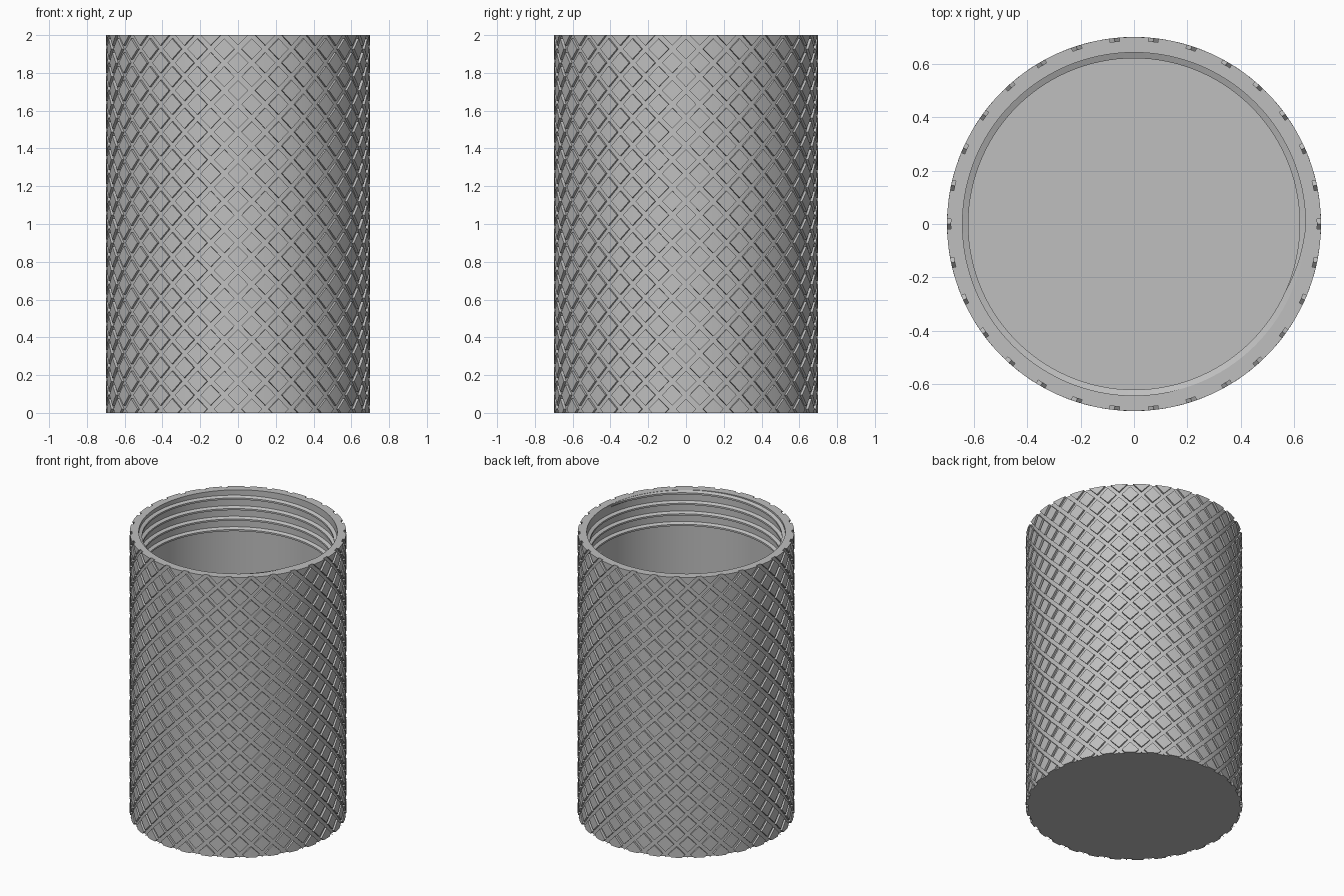
import bpy, bmesh, math
from mathutils import Vector

cube = bpy.data.objects.get("Cube")
if cube:
    bpy.data.objects.remove(cube, do_unlink=True)

HEIGHT, OUTER, GROOVE, BORE, CREST, FLOOR = 2.0, 0.70, 0.686, 0.642, 0.62, 0.06
COLUMNS = 30                      # knurl diamonds around the body
STEP = 2 * math.pi / COLUMNS
ROW = STEP * OUTER                # diamonds are as tall as they are wide
PITCH, TURNS, SEGMENTS = 0.075, 4, 120

# Single material
grey = bpy.data.materials.new("grey metal")
grey.use_nodes = True
colour = (0.52, 0.52, 0.52, 1)
grey.diffuse_color = colour
grey.node_tree.nodes["Principled BSDF"].inputs["Base Color"].default_value = colour


def finish(name, bm):
    """Turn a bmesh into a named, shaded object."""
    bmesh.ops.recalc_face_normals(bm, faces=bm.faces)
    mesh = bpy.data.meshes.new(name)
    bm.to_mesh(mesh)
    bm.free()
    mesh.materials.append(grey)
    obj = bpy.data.objects.new(name, mesh)
    bpy.context.collection.objects.link(obj)
    bpy.ops.object.select_all(action='DESELECT')
    obj.select_set(True)
    bpy.context.view_layer.objects.active = obj
    bpy.ops.object.shade_smooth_by_angle(angle=math.radians(30))
    return obj


def polar(angle, radius, z):
    return Vector((radius * math.cos(angle), radius * math.sin(angle), z))


# Cup body: lathed wall, rim, bore and floor
bm = bmesh.new()
profile = [(0, 0), (GROOVE, 0), (GROOVE, HEIGHT), (BORE, HEIGHT), (BORE, FLOOR), (0, FLOOR)]
points = [bm.verts.new((r, 0, z)) for r, z in profile]
edges = [bm.edges.new(pair) for pair in zip(points, points[1:])]
bmesh.ops.spin(bm, geom=points + edges, cent=(0, 0, 0), axis=(0, 0, 1),
               angle=2 * math.pi, steps=SEGMENTS, use_merge=True)
bmesh.ops.remove_doubles(bm, verts=bm.verts, dist=1e-5)
finish("cup_body", bm)


# Knurling: diamond pads laid out flat, trimmed, then wrapped round the body
def add_pad(bm, angle, z, half_w, half_h):
    corners = ((0, -half_h), (half_w, 0), (0, half_h), (-half_w, 0))
    inner, outer = [[bm.verts.new((angle + a, r, z + h)) for a, h in corners]
                    for r in (GROOVE - 0.001, OUTER)]
    for ring in (inner, outer):
        bm.faces.new((ring[0], ring[1], ring[2]))
        bm.faces.new((ring[0], ring[2], ring[3]))
    for i in range(4):
        j = (i + 1) % 4
        bm.faces.new((inner[i], inner[j], outer[j], outer[i]))


bm = bmesh.new()
shrink = 1 - 0.037 / ROW
row = 0
while HEIGHT - row * ROW / 2 > -ROW / 2:
    offset = 0.5 if row % 2 == 0 else 0
    for column in range(COLUMNS):
        add_pad(bm, (column + offset) * STEP, HEIGHT - row * ROW / 2,
                STEP / 2 * shrink, ROW / 2 * shrink)
    row += 1
for z, up in ((HEIGHT, 1), (0, -1)):
    bmesh.ops.bisect_plane(bm, geom=bm.verts[:] + bm.edges[:] + bm.faces[:], dist=1e-5,
                           plane_co=(0, 0, z), plane_no=(0, 0, up), clear_outer=True)
    bmesh.ops.holes_fill(bm, edges=[e for e in bm.edges if e.is_boundary], sides=0)
for v in bm.verts:
    v.co = polar(v.co.x, v.co.y, v.co.z)
finish("knurl_pads", bm)

# Internal screw thread: a tapered-in trapezoid ridge swept down a helix
bm = bmesh.new()
section = [(BORE + 0.003, 0.017), (CREST, 0.006), (CREST, -0.006), (BORE + 0.003, -0.017)]
count = TURNS * SEGMENTS
previous = None
for i in range(count + 1):
    turn = i / SEGMENTS
    fade = min(1, i / 8, (count - i) / 8) * 0.9 + 0.1
    ring = []
    for r, h in section:
        radius = BORE + 0.003 + (r - BORE - 0.003) * fade
        z = min(HEIGHT - 0.001, HEIGHT - 0.005 - turn * PITCH + h)
        ring.append(bm.verts.new(polar(-turn * 2 * math.pi, radius, z)))
    if previous:
        for a in range(4):
            b = (a + 1) % 4
            bm.faces.new((previous[a], previous[b], ring[b], ring[a]))
    if i in (0, count):
        bm.faces.new(ring)
    previous = ring
finish("inner_thread", bm)
